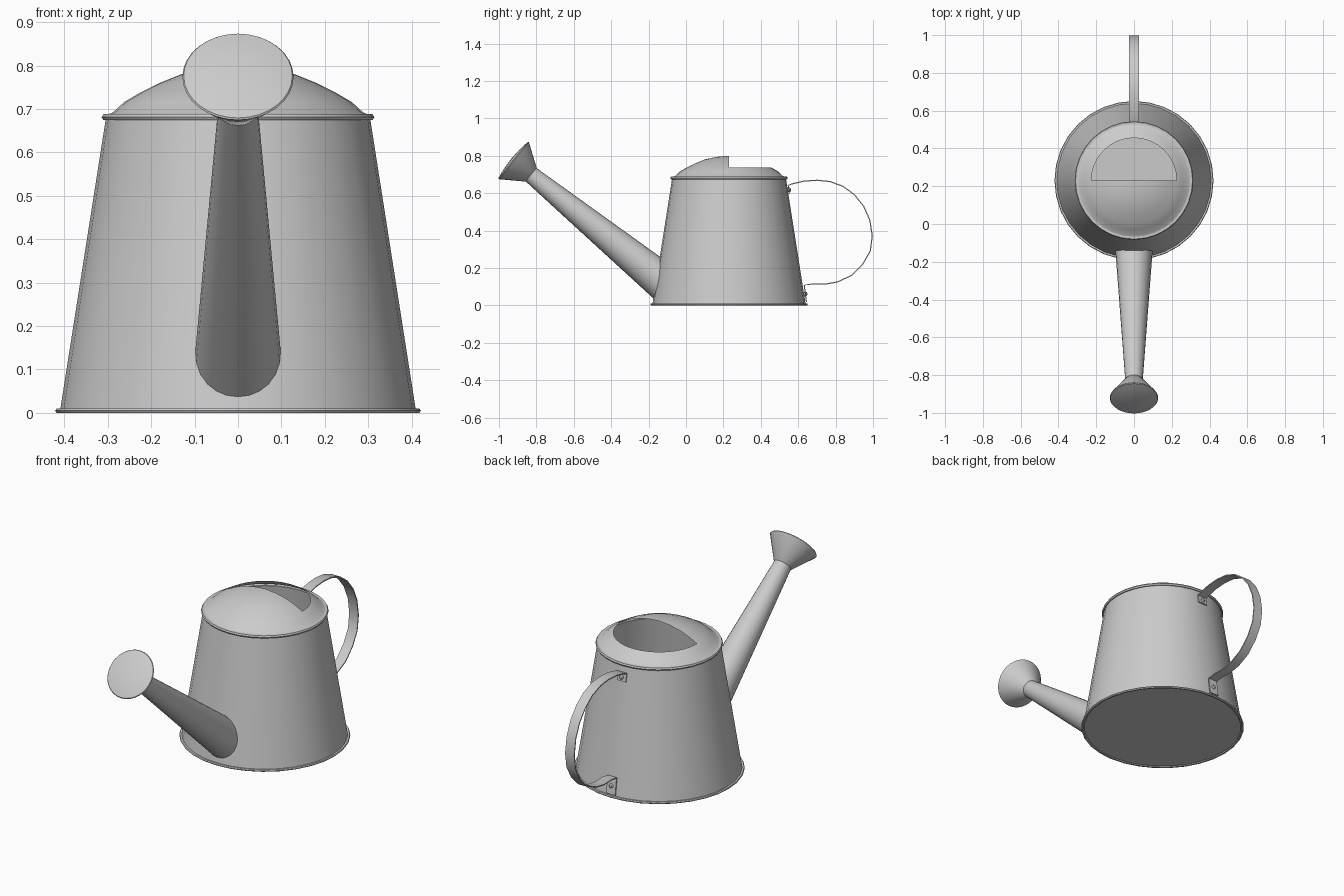
import bpy, bmesh, math
from mathutils import Vector, Matrix

if "Cube" in bpy.data.objects:
    bpy.data.objects.remove(bpy.data.objects["Cube"])

CY = 0.23            # body axis
SEG = 32


def finish(name, bm, angle=35):
    bmesh.ops.remove_doubles(bm, verts=bm.verts, dist=1e-5)
    bmesh.ops.recalc_face_normals(bm, faces=bm.faces)
    me = bpy.data.meshes.new(name)
    bm.to_mesh(me)
    bm.free()
    ob = bpy.data.objects.new(name, me)
    bpy.context.collection.objects.link(ob)
    bpy.ops.object.select_all(action='DESELECT')
    ob.select_set(True)
    bpy.context.view_layer.objects.active = ob
    bpy.ops.object.shade_smooth_by_angle(angle=math.radians(angle))
    return ob


def loft(bm, rings):
    rings = [[bm.verts.new(p) for p in r] for r in rings]
    for a, b in zip(rings, rings[1:]):
        n = len(a)
        for i in range(n):
            j = (i + 1) % n
            bm.faces.new((a[i], a[j], b[j], b[i]))
    return rings


def revolve(profile, matrix, seg=SEG):
    # profile of (radius, height) turned round the local z axis
    bm = bmesh.new()
    loft(bm, [[matrix @ Vector((r * math.cos(i * math.tau / seg),
                                r * math.sin(i * math.tau / seg), h))
               for i in range(seg)] for r, h in profile])
    bmesh.ops.remove_doubles(bm, verts=bm.verts, dist=1e-5)
    bmesh.ops.dissolve_degenerate(bm, edges=bm.edges, dist=1e-6)
    return bm


def wall_radius(z):
    return 0.41 - 0.105 * z / 0.675


up = Matrix.Translation((0, CY, 0))

# tapered body with rolled rims and a floor
finish("body", revolve([(0, 0.004), (0.405, 0.004), (0.41, 0), (0.418, 0), (0.421, 0.005),
                        (0.418, 0.01), (0.409, 0.01), (0.305, 0.674), (0.310, 0.674),
                        (0.314, 0.681), (0.310, 0.688), (0.296, 0.688)], up))

# domed lid, rear half of the crown open
bm = revolve([(0.298, 0.688), (0.288, 0.692), (0.262, 0.716), (0.226, 0.737),
              (0.18, 0.76), (0.13, 0.78), (0.065, 0.794), (0, 0.80)], up)
bmesh.ops.delete(bm, geom=[f for f in bm.faces if f.calc_center_median().y > CY
                           and f.calc_center_median().z > 0.737], context='FACES')
finish("lid", bm)

# spout, its root trimmed to the body wall
tip = Vector((0, -0.83, 0.70))
root = Vector((0, -0.12, 0.123))
axis = (tip - root).normalized()
side = Vector((1, 0, 0))
perp = side.cross(axis)


def ring(centre, r, n=24):
    return [centre + r * (side * math.cos(i * math.tau / n) + perp * math.sin(i * math.tau / n))
            for i in range(n)]


def trim(p, q):
    # bisect along the line p-q for the point on the body wall
    lo, hi = 0.0, 1.0
    for _ in range(40):
        m = (lo + hi) / 2
        s = p.lerp(q, m)
        if math.hypot(s.x, s.y - CY) < wall_radius(s.z):
            lo = m
        else:
            hi = m
    return p.lerp(q, lo)


far = root - axis * 0.15
outer = ring(tip, 0.046)
bm = bmesh.new()
loft(bm, [[trim(p, q) for p, q in zip(ring(far, 0.109), outer)], outer])
finish("spout", bm)

# flared sprinkler head with a slightly domed face
rot = Matrix.Translation(tip) @ axis.to_track_quat('Z', 'Y').to_matrix().to_4x4()
finish("sprinkler_head", revolve([(0.046, -0.002), (0.049, 0.0), (0.125, 0.113), (0.128, 0.117),
                                  (0.125, 0.121), (0.09, 0.128), (0.05, 0.132), (0, 0.134)], rot))

# strap handle, with its ends bent flat against the wall
path = [(0.553, 0.598), (0.546, 0.642), (0.57, 0.650), (0.63, 0.664), (0.70, 0.669),
        (0.77, 0.662), (0.84, 0.636), (0.90, 0.592), (0.95, 0.53), (0.983, 0.455),
        (0.996, 0.37), (0.985, 0.29), (0.945, 0.22), (0.885, 0.16), (0.81, 0.125),
        (0.74, 0.113), (0.68, 0.115), (0.632, 0.108), (0.644, 0.018)]
W, T = 0.027, 0.003
pts = [Vector((0, y, z)) for y, z in path]
sections = []
for i, p in enumerate(pts):
    t = (pts[min(i + 1, len(pts) - 1)] - pts[max(i - 1, 0)]).normalized()
    n = Vector((0, -t.z, t.y)) * T
    sections.append([p + side * W + n, p - side * W + n, p - side * W - n, p + side * W - n])
bm = bmesh.new()
rings = loft(bm, sections)
bm.faces.new(rings[0])
bm.faces.new(rings[-1])
finish("handle", bm)

# rivets on the handle tabs
for name, z in (("upper_rivet", 0.617), ("lower_rivet", 0.06)):
    out = Vector((0, 1, 0.155)).normalized()
    pos = Vector((0, CY + wall_radius(z), z))
    m = Matrix.Translation(pos) @ out.to_track_quat('Z', 'Y').to_matrix().to_4x4()
    finish(name, revolve([(0.012, 0), (0.012, 0.012), (0.007, 0.017), (0, 0.018)], m, 12))
